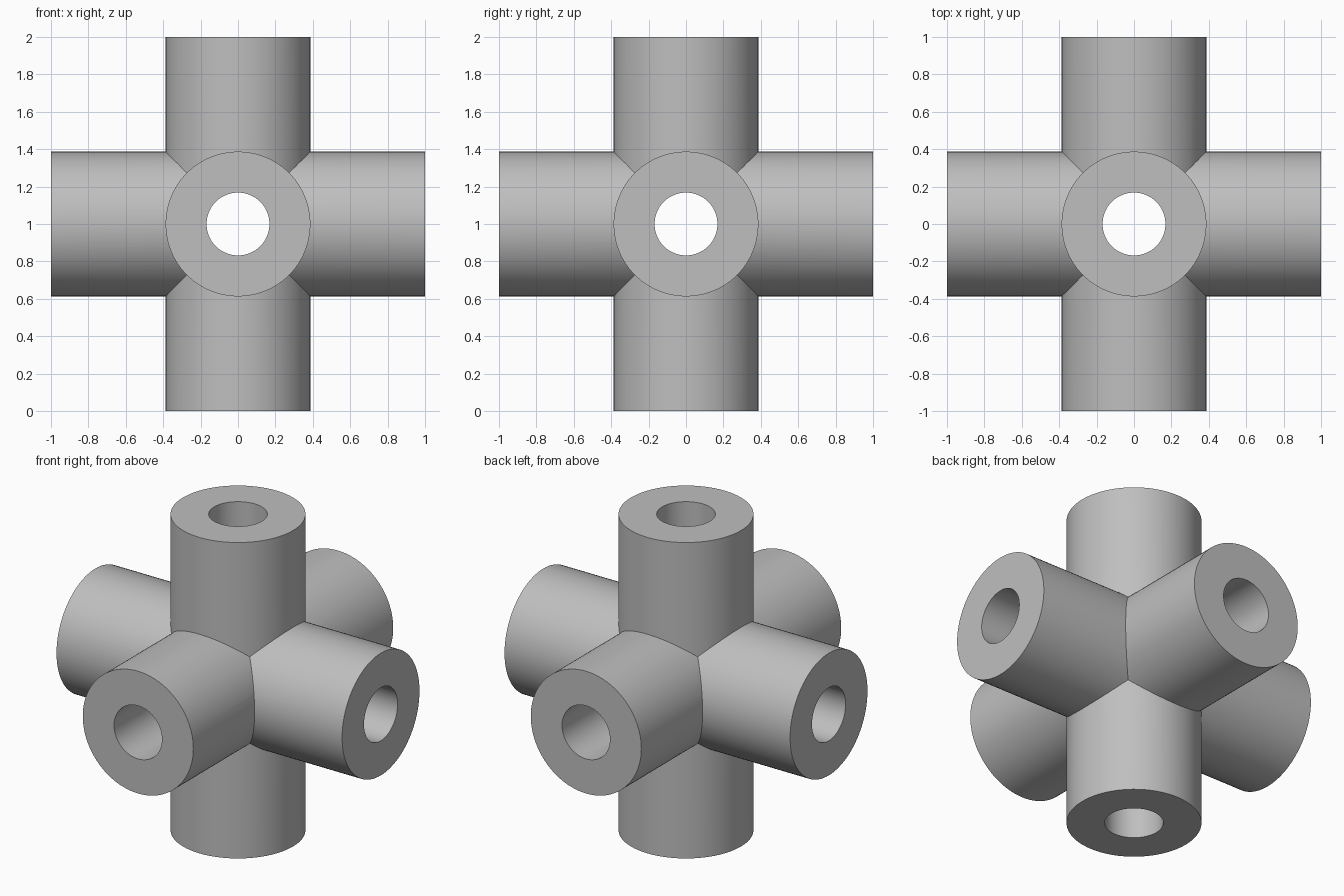
import bpy
from math import pi, radians

if "Cube" in bpy.data.objects:
    bpy.data.objects.remove(bpy.data.objects["Cube"], do_unlink=True)

OUTER, BORE, LENGTH, CENTRE = 0.387, 0.168, 2.0, (0, 0, 1)
AXES = {"vertical": (0, 0, 0), "side": (0, pi / 2, 0), "depth": (pi / 2, 0, 0)}

grey = bpy.data.materials.new("light_grey")
grey.use_nodes = True
colour = (0.52, 0.52, 0.52, 1)
grey.diffuse_color = colour
grey.node_tree.nodes["Principled BSDF"].inputs["Base Color"].default_value = colour


def cylinder(name, radius, length, rotation):
    bpy.ops.mesh.primitive_cylinder_add(vertices=96, radius=radius, depth=length,
                                        location=CENTRE, rotation=rotation)
    obj = bpy.context.object
    obj.name = name
    obj.data.materials.append(grey)
    bpy.ops.object.transform_apply(location=False, rotation=True, scale=False)
    return obj


def combine(target, tool, operation):
    mod = target.modifiers.new(tool.name, "BOOLEAN")
    mod.operation, mod.solver, mod.object = operation, "EXACT", tool
    bpy.context.view_layer.objects.active = target
    bpy.ops.object.modifier_apply(modifier=mod.name)
    bpy.data.objects.remove(tool, do_unlink=True)


# Three crossing pipes joined into one body
body = cylinder("six_way_pipe_joint", OUTER, LENGTH, AXES["vertical"])
for axis in ("side", "depth"):
    combine(body, cylinder(axis + "_pipe", OUTER, LENGTH, AXES[axis]), "UNION")

# Round bores drilled right through along each axis
for axis, rotation in AXES.items():
    combine(body, cylinder(axis + "_bore", BORE, LENGTH + 0.2, rotation), "DIFFERENCE")

# Smooth walls with crisp rims and seams
bpy.ops.object.select_all(action="DESELECT")
body.select_set(True)
bpy.context.view_layer.objects.active = body
bpy.ops.object.shade_smooth_by_angle(angle=radians(20))
